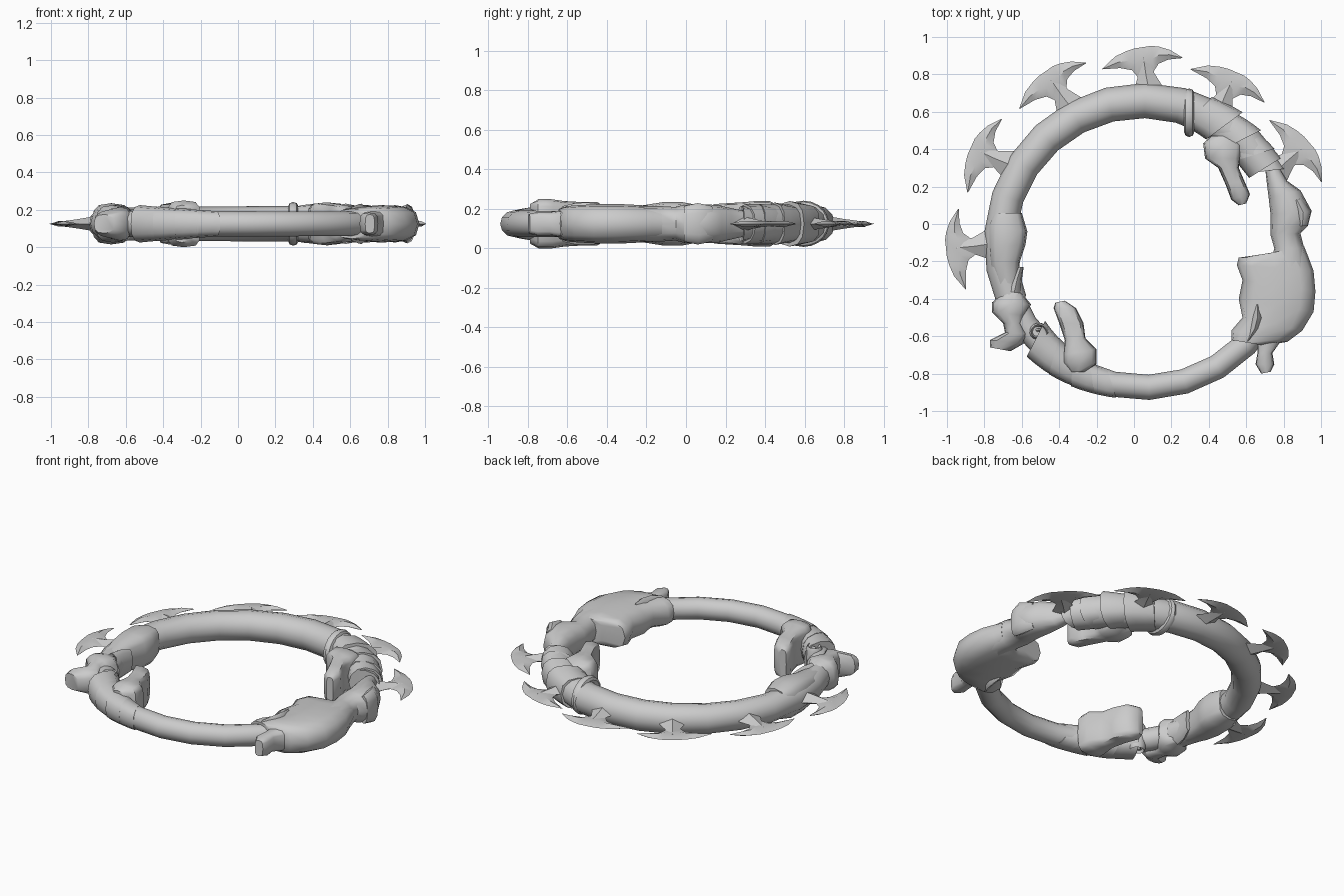
import bpy, bmesh, math
from mathutils import Vector

cube = bpy.data.objects.get("Cube")
if cube:
    bpy.data.objects.remove(cube)

metal = bpy.data.materials.new("grey_metal")
metal.use_nodes = True
GREY = (0.6, 0.6, 0.6, 1)
metal.diffuse_color = GREY
metal.node_tree.nodes["Principled BSDF"].inputs["Base Color"].default_value = GREY

MID = 0.125                      # height of the ring's middle plane
CENTRE, RADIUS = Vector((0.05, -0.107)), 0.767


def finish(name, bm, angle=40):
    bmesh.ops.recalc_face_normals(bm, faces=bm.faces)
    mesh = bpy.data.meshes.new(name)
    bm.to_mesh(mesh)
    bm.free()
    mesh.materials.append(metal)
    ob = bpy.data.objects.new(name, mesh)
    bpy.context.collection.objects.link(ob)
    bpy.ops.object.select_all(action="DESELECT")
    ob.select_set(True)
    bpy.context.view_layer.objects.active = ob
    bpy.ops.object.shade_smooth_by_angle(angle=math.radians(angle))
    return ob


def add_loft(bm, rows, sides=12, power=1.0):
    """Skin cross-sections; each row is (edge point, edge point, half height)."""
    def bend(v):
        return math.copysign(abs(v) ** power, v) if abs(v) > 1e-6 else 0
    rings = []
    for p, q, h in rows:
        c, w = (p + q) / 2, (q - p) / 2
        ring = []
        for i in range(sides):
            a = math.tau * i / sides
            flat = c + w * bend(math.cos(a))
            ring.append(bm.verts.new((flat.x, flat.y, MID + h * bend(math.sin(a)))))
        rings.append(ring)
    for r, s in zip(rings, rings[1:]):
        for i in range(sides):
            j = (i + 1) % sides
            bm.faces.new((r[i], r[j], s[j], s[i]))
    bm.faces.new(rings[0])
    bm.faces.new(rings[-1])


def body(name, rows, power=0.7, sides=12):
    """Loft from rows of x, y, x, y, half height in hundredths."""
    bm = bmesh.new()
    add_loft(bm, [(Vector(r[:2]) / 100, Vector(r[2:4]) / 100, r[4] / 100)
                  for r in rows], sides, power)
    return finish(name, bm, 50)


def on_ring(deg, r):
    a = math.radians(deg)
    return CENTRE + Vector((math.cos(a), math.sin(a))) * r


def arc(name, start, end, r0, r1, steps, slant=0, power=1.0):
    """Tube that follows the ring, with optionally slanted ends."""
    bm = bmesh.new()
    rows = []
    for i in range(steps + 1):
        f = i / steps
        a, r = start + (end - start) * f, r0 + (r1 - r0) * f
        rows.append((on_ring(a - slant, RADIUS - r), on_ring(a + slant, RADIUS + r), r))
    add_loft(bm, rows, 12, power)
    return finish(name, bm)


# Ring: thick rear half, thin front half
arc("thick_ring", 32, 204, 0.1, 0.082, 12)
arc("thin_ring", 200, 330, 0.07, 0.065, 9)

# Wrapped bands, each flaring over the next
for i, (start, end, r0, r1) in enumerate([(68, 56, 0.1, 0.115), (57, 47, 0.09, 0.108),
                                          (48, 39, 0.085, 0.1), (41, 31, 0.07, 0.09)]):
    arc(f"rear_band_{i + 1}", start, end, r0, r1, 3, -3, 0.8)
for i, (start, end, r0, r1) in enumerate([(221, 232, 0.09, 0.1), (231, 241, 0.08, 0.093),
                                          (240, 249, 0.075, 0.086), (248, 257, 0.068, 0.076)]):
    arc(f"front_band_{i + 1}", start, end, r1, r0, 3, 3, 0.8)

# Collar around the thick ring
bm = bmesh.new()
collar = []
for i in range(20):
    a = math.tau * i / 20
    loop = []
    for j in range(8):
        b = math.tau * j / 8
        r = 0.105 + 0.025 * math.cos(b)
        loop.append(bm.verts.new((0.295 + 0.027 * math.sin(b),
                                  0.595 + r * math.cos(a), MID + 0.9 * r * math.sin(a))))
    collar.append(loop)
for i in range(20):
    r, s = collar[i], collar[(i + 1) % 20]
    for j in range(8):
        k = (j + 1) % 8
        bm.faces.new((r[j], r[k], s[k], s[j]))
finish("collar", bm)

# Crescent blades, placed by their two tips
CRESCENT = [(-.217, 0, -.216, -.003), (-.14, .055, -.12, -.01), (-.08, .075, -.06, -.03),
            (-.03, .084, -.035, -.07), (.06, .085, .055, -.05), (.1, .075, .085, -.015),
            (.155, .05, .14, 0), (.217, 0, .216, -.003)]
NECK = [(-.03, .03, .05, .03), (-.035, -.07, .055, -.06), (-.07, -.15, .1, -.16)]
TIPS = [(-17, 83, 26, 89), (-61, 62, -26, 86), (-89, 17, -71, 56),
        (-90, -35, -94, 8), (30, 83, 70, 65), (73, 55, 100, 23)]
for i, tip in enumerate(TIPS):
    a, b = Vector(tip[:2]) / 100, Vector(tip[2:]) / 100
    u = (b - a).normalized()
    v = Vector((-u.y, u.x))

    def place(x, y):
        return (a + b) / 2 + u * x + v * y

    bm = bmesh.new()
    last = len(CRESCENT) - 1
    add_loft(bm, [(place(*r[:2]), place(*r[2:]), 0.002 if k in (0, last) else 0.015)
                  for k, r in enumerate(CRESCENT)], 4)
    add_loft(bm, [(place(*r[:2]), place(*r[2:]), h)
                  for r, h in zip(NECK, (0.012, 0.025, 0.04))], 4)
    finish(f"blade_{i + 1}", bm, 30)

# Inner hooks
body("rear_hook", [(41, 47, 54, 47, 9), (37, 43, 58, 42, 11.5), (38, 35, 57, 35, 11.5),
                   (45, 30, 56, 30, 11), (49, 21, 59, 23, 10.5), (52, 13, 62, 16, 10),
                   (56, 10, 60, 11, 8)], 0.5)
body("front_hook", [(-42, -42, -37, -41, 9), (-43, -45, -31, -45, 11), (-40, -53, -27, -53, 11),
                    (-37, -62, -26, -61, 11.5), (-38, -70, -20, -67, 12.5),
                    (-38, -74, -20, -75, 12.5), (-34, -79, -26, -79, 10)], 0.5)

# Left side: neck and large head biting the thin ring
body("left_neck", [(70, 31, 77, 32, 6), (71, 22, 82, 23, 8), (72, 14, 89, 18, 9.5),
                   (73, 5, 95, 7, 10), (73, -2, 93, -1, 9.5), (73, -6, 89, -5, 8.5),
                   (75, -13, 91, -13, 9), (72, -25, 94, -24, 9)], 0.85)
body("left_head", [(70, -16, 91, -12, 8), (56, -18, 93, -17, 9), (55, -22, 96, -25, 9.5),
                   (58, -30, 97, -36, 10), (56, -40, 96, -47, 10), (58, -50, 90, -57, 9.5),
                   (52, -57, 82, -63, 9), (52, -62, 70, -65, 8)], 0.7)
body("left_chin", [(66, -60, 79, -62, 7), (66, -69, 74, -69, 6), (65, -75, 75, -75, 6),
                   (68, -80, 73, -79, 5)], 0.6)
body("left_fang", [(65, -43, 67, -43, 10), (63, -50, 69, -50, 10.8),
                   (62, -56, 67, -56, 10.5), (60, -63, 62, -62, 9)], 0.6, 8)
body("left_brow", [(84, 12, 90, 14, 9), (86, 5, 95, 7, 10.5), (87, -1, 93, -1, 9)], 0.9)

# Right side: sheath, crest and small head
body("right_sheath", [(-75, 6, -60, 6, 9.5), (-78, 0, -57, -4, 11), (-78, -12, -58, -11, 11),
                      (-77, -22, -61, -20, 9.5), (-73, -34, -62, -31, 8)], 0.65)
body("right_crest", [(-62, -23, -59, -23, 7), (-65, -29, -60, -30, 9),
                     (-68, -36, -60, -37, 9)], 0.7, 8)
body("right_head", [(-68, -35, -60, -37, 8), (-76, -42, -55, -43, 10), (-76, -47, -58, -49, 10),
                    (-70, -53, -60, -53, 9), (-69, -58, -57, -59, 9), (-77, -62, -59, -64, 7),
                    (-77, -66, -66, -68, 5)], 0.7)

# Curl beside the small head
rows = []
for i in range(25):
    f = i / 24
    a, r = math.radians(-70 + 560 * f), 0.055 - 0.045 * f
    d = Vector((math.cos(a), math.sin(a)))
    rows.append((Vector((-0.515, -0.58)) + d * (r - 0.011),
                 Vector((-0.515, -0.58)) + d * (r + 0.011), 0.085))
bm = bmesh.new()
add_loft(bm, rows, 8, 0.7)
finish("curl", bm)
